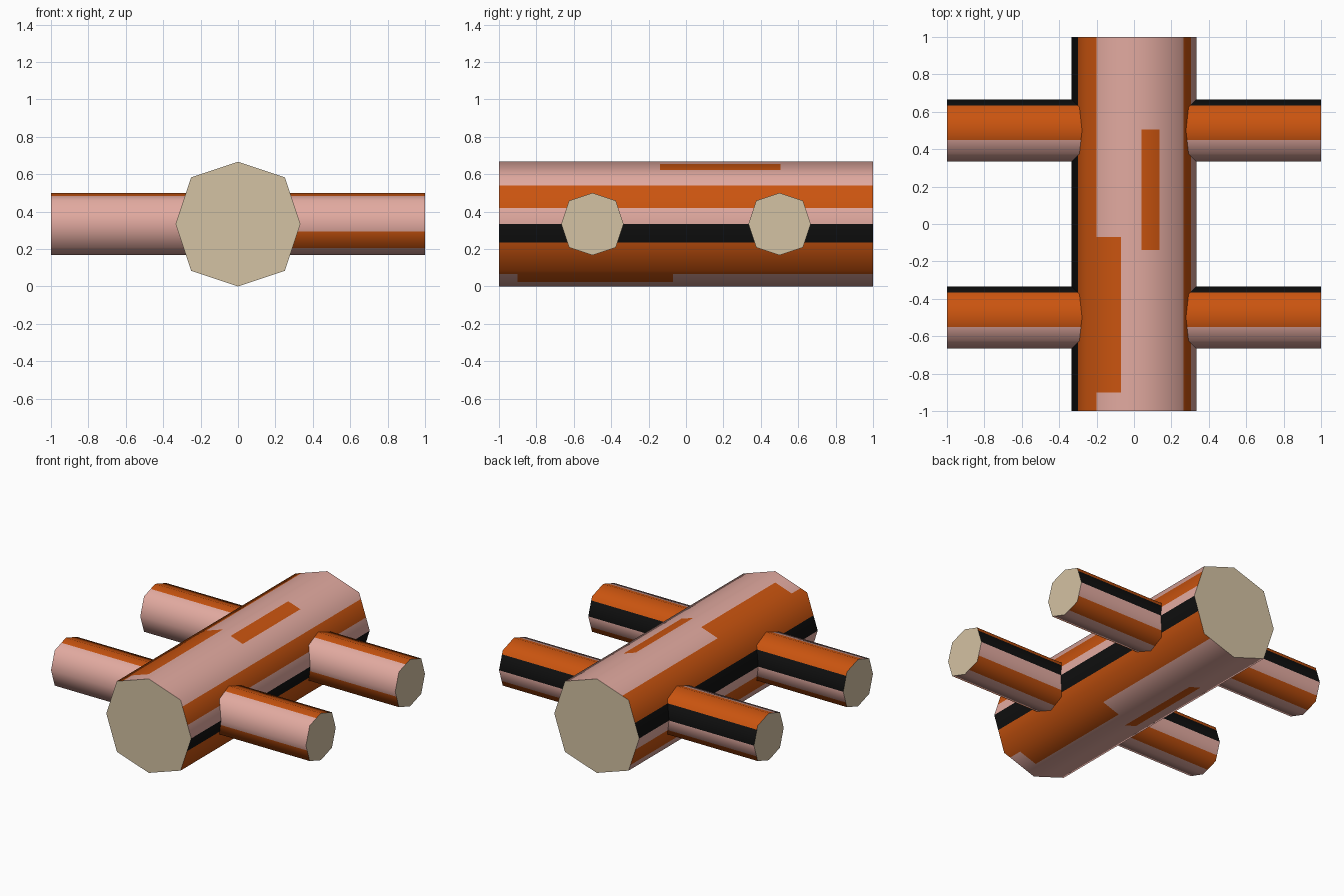
import bpy, bmesh
from mathutils import Vector

if "Cube" in bpy.data.objects:
    bpy.data.objects.remove(bpy.data.objects["Cube"])


def make_material(name, srgb):
    lin = [((c / 255 + 0.055) / 1.055) ** 2.4 if c > 10 else c / 255 / 12.92 for c in srgb]
    m = bpy.data.materials.new(name)
    m.diffuse_color = (*lin, 1)
    m.use_nodes = True
    m.node_tree.nodes["Principled BSDF"].inputs["Base Color"].default_value = m.diffuse_color
    return m


MATS = [make_material("pink", (226, 170, 160)),
        make_material("orange", (202, 84, 15)),
        make_material("black", (15, 15, 15)),
        make_material("beige", (212, 194, 163))]
PINK, ORANGE, BLACK, BEIGE = range(4)

# paint pattern: u runs round the bar, v runs along it
U_BREAKS = (0, 0.1, 0.3, 0.43, 0.54, 0.635, 0.793, 0.913)
V_BREAKS = (0, 0.05, 0.43, 0.465, 0.7525, 1)


def paint(u, v):
    if u < 0.1:
        return BLACK
    if u < 0.3 or 0.793 < u < 0.913:
        return ORANGE
    if u < 0.43 and 0.05 < v < 0.465:
        return ORANGE
    if 0.54 < u < 0.635 and 0.43 < v < 0.7525:
        return ORANGE
    return PINK


# eight-sided cross-section with pushed-in tips
K = 0.75
OCT = [Vector(p) for p in ((1, 0), (K, K), (0, 1), (-K, K),
                           (-1, 0), (-K, -K), (0, -1), (K, -K))]


def section(t):
    """Point and smooth normal at position t (0..8) round the octagon."""
    i, f = int(t) % 8, t - int(t)
    a, b = OCT[i], OCT[(i + 1) % 8]
    return a.lerp(b, f), a.normalized().lerp(b.normalized(), f).normalized()


def striped_bar(name, radius, origin, side, axis, stations, repeats, fixed_v=None):
    side, axis, up, origin = Vector(side), Vector(axis), Vector((0, 0, 1)), Vector(origin)
    span = 8 / repeats
    ts = sorted({float(i) for i in range(8)} |
                {round((u + r) * span, 4) for u in U_BREAKS for r in range(repeats)})
    n = len(ts)
    verts, normals, faces, mats = [], [], [], []
    for s in stations:
        for t in ts:
            p, d = section(t)
            verts.append(origin + (side * p.x + up * p.y) * radius + axis * s)
            normals.append(side * d.x + up * d.y)
    # painted sides
    for j in range(len(stations) - 1):
        v = ((stations[j] + stations[j + 1]) / 2 + 1) / 2 if fixed_v is None else fixed_v
        for i in range(n):
            k = (i + 1) % n
            faces.append((j * n + i, j * n + k, (j + 1) * n + k, (j + 1) * n + i))
            t = (ts[i] + (ts[k] if k else 8)) / 2
            mats.append(paint((t % span) / span, v))
    # plain end caps
    last = (len(stations) - 1) * n
    faces += [tuple(range(n)), tuple(range(last, last + n))]
    mats += [BEIGE, BEIGE]

    me = bpy.data.meshes.new(name)
    me.from_pydata(verts, [], faces)
    for m in MATS:
        me.materials.append(m)
    for poly, m in zip(me.polygons, mats):
        poly.material_index = m
        poly.use_smooth = m != BEIGE
    bm = bmesh.new()
    bm.from_mesh(me)
    bmesh.ops.recalc_face_normals(bm, faces=bm.faces)
    bm.to_mesh(me)
    bm.free()
    # rounded shading on the sides, flat on the caps
    loop_normals = [None] * len(me.loops)
    for poly in me.polygons:
        for li in poly.loop_indices:
            flat = poly.material_index == BEIGE
            loop_normals[li] = poly.normal.copy() if flat else normals[me.loops[li].vertex_index]
    me.normals_split_custom_set(loop_normals)
    ob = bpy.data.objects.new(name, me)
    bpy.context.collection.objects.link(ob)
    return ob


# main trunk along y, pattern repeated twice round it
striped_bar("trunk", 1 / 3, (0, 0, 1 / 3), (-1, 0, 0), (0, 1, 0),
            [v * 2 - 1 for v in V_BREAKS], 2)

# four side branches along x
for y, row in ((-0.5, "front"), (0.5, "back")):
    for sx, hand, v in ((1, "right", 0.6), (-1, "left", 0.9)):
        striped_bar(f"{row}_{hand}_branch", 1 / 6, (0, y, 1 / 3), (0, 1, 0), (sx, 0, 0),
                    [0.25, 1], 1, v)
